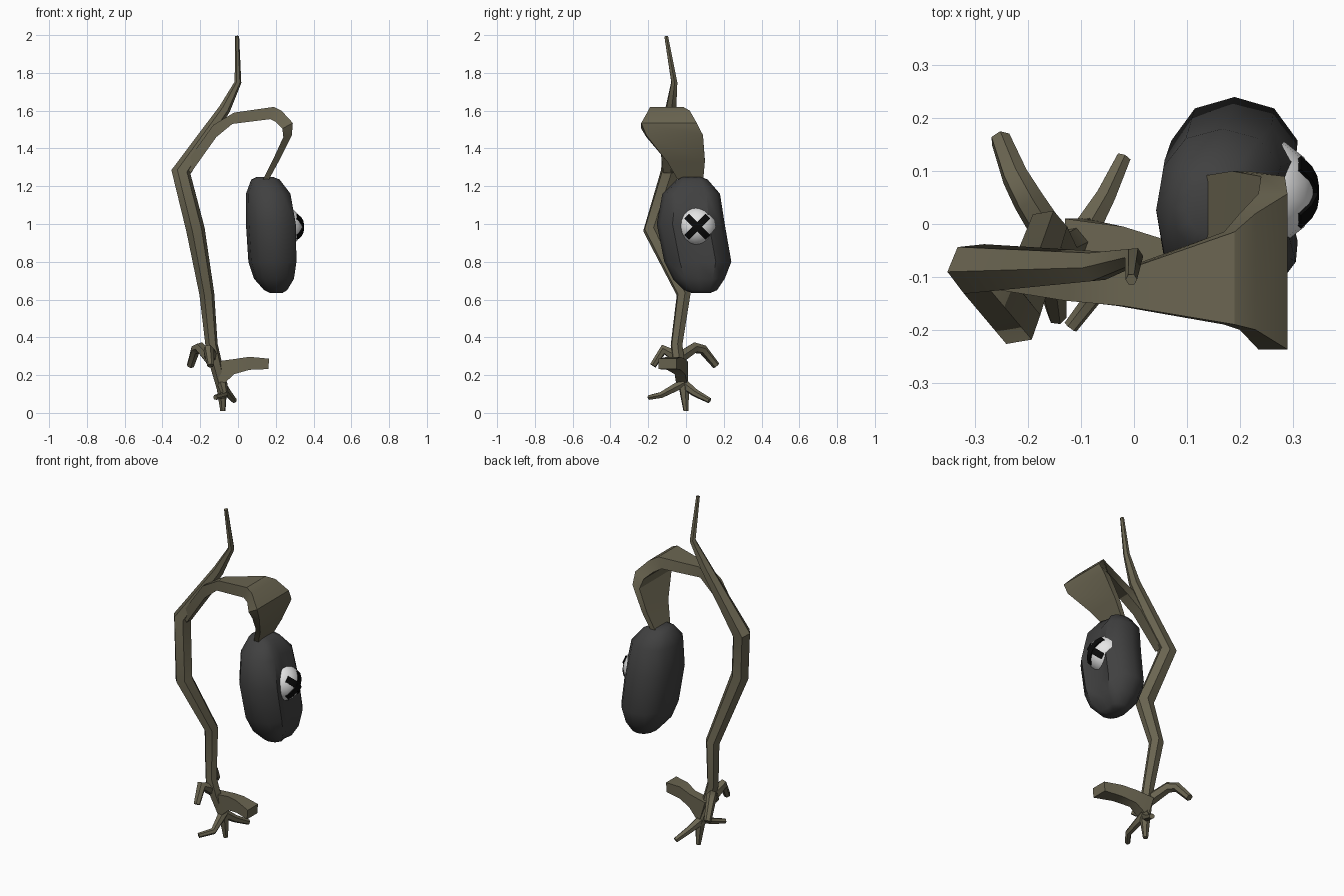
import bpy, bmesh, math
from mathutils import Vector

if "Cube" in bpy.data.objects:
    bpy.data.objects.remove(bpy.data.objects["Cube"])


def material(name, rgb):
    m = bpy.data.materials.new(name)
    m.diffuse_color = (*rgb, 1)
    m.use_nodes = True
    m.node_tree.nodes["Principled BSDF"].inputs["Base Color"].default_value = m.diffuse_color
    return m


VINE = material("olive bark", (0.145, 0.130, 0.082))
POD = material("charcoal", (0.052, 0.052, 0.052))
WHITE = material("eye white", (0.78, 0.78, 0.78))
BLACK = material("black", (0.003, 0.003, 0.003))


def finish(name, bm, mat, angle=40):
    bmesh.ops.recalc_face_normals(bm, faces=bm.faces)
    me = bpy.data.meshes.new(name)
    bm.to_mesh(me)
    bm.free()
    me.materials.append(mat)
    ob = bpy.data.objects.new(name, me)
    bpy.context.collection.objects.link(ob)
    bpy.ops.object.select_all(action='DESELECT')
    ob.select_set(True)
    bpy.context.view_layer.objects.active = ob
    bpy.ops.object.shade_smooth_by_angle(angle=math.radians(angle))
    return ob


def loft(name, rings, mat, angle=40):
    """Skin closed rings of equal point count and cap both ends."""
    bm = bmesh.new()
    vs = [[bm.verts.new(p) for p in r] for r in rings]
    n = len(vs[0])
    for a, b in zip(vs, vs[1:]):
        for i in range(n):
            j = (i + 1) % n
            bm.faces.new((a[i], a[j], b[j], b[i]))
    bm.faces.new(vs[0])
    bm.faces.new(vs[-1])
    return finish(name, bm, mat, angle)


def tube(name, pts, sides=6, mat=VINE):
    """Tapered tube along (x, y, z, radius) points."""
    P = [Vector(p[:3]) for p in pts]
    rings, u = [], Vector((1, 0.2, 0.1))
    for i, p in enumerate(P):
        t = Vector()
        if i:
            t += (p - P[i - 1]).normalized()
        if i < len(P) - 1:
            t += (P[i + 1] - p).normalized()
        t.normalize()
        u = u - t * u.dot(t)
        u.normalize()
        v = t.cross(u)
        rings.append([p + pts[i][3] * (u * math.cos(k * math.tau / sides) + v * math.sin(k * math.tau / sides))
                      for k in range(sides)])
    return loft(name, rings, mat, 50)


# main vine
tube("main_vine", [
    (-0.08, 0.0, 0.01, 0.014), (-0.085, -0.01, 0.13, 0.028), (-0.12, -0.04, 0.27, 0.034),
    (-0.14, -0.05, 0.36, 0.033), (-0.165, -0.012, 0.63, 0.04), (-0.225, -0.18, 0.97, 0.05),
    (-0.302, -0.085, 1.275, 0.052), (-0.07, -0.08, 1.61, 0.031), (0.0, -0.062, 1.75, 0.018),
    (-0.005, -0.105, 1.995, 0.011)])

# roots
tube("upper_root_back", [(-0.14, -0.05, 0.28, 0.035), (-0.2, 0.045, 0.345, 0.03), (-0.225, 0.09, 0.335, 0.026),
                         (-0.252, 0.16, 0.25, 0.02)])
tube("upper_root_front", [(-0.14, -0.04, 0.29, 0.035), (-0.155, -0.12, 0.335, 0.028), (-0.145, -0.175, 0.25, 0.018)])
tube("lower_root_back", [(-0.09, -0.01, 0.15, 0.028), (-0.055, 0.05, 0.105, 0.021), (-0.02, 0.125, 0.065, 0.015)])
tube("lower_root_front", [(-0.085, -0.01, 0.16, 0.028), (-0.07, -0.13, 0.095, 0.018), (-0.12, -0.195, 0.082, 0.014)])


def box_ring(xo, zo, xi, zi, y0, y1):
    return [(xo, y0, zo), (xo, y1, zo), (xi, y1, zi), (xi, y0, zi)]


# side root, flared at its base
loft("side_root", [box_ring(*r) for r in (
    (-0.13, 0.27, -0.09, 0.14, -0.05, 0.01), (-0.02, 0.285, -0.02, 0.205, -0.06, -0.005),
    (0.06, 0.297, 0.06, 0.228, -0.10, -0.03), (0.165, 0.287, 0.16, 0.232, -0.145, -0.05))], VINE)

# broad leaf-like stalk that curls over and carries the pod
loft("hanging_stalk", [box_ring(*r) for r in (
    (-0.285, 1.31, -0.25, 1.27, -0.12, -0.07), (-0.13, 1.525, -0.115, 1.46, -0.145, -0.08),
    (-0.02, 1.59, -0.03, 1.53, -0.155, -0.088), (0.19, 1.62, 0.17, 1.555, -0.19, -0.015),
    (0.23, 1.6, 0.2, 1.54, -0.2, 0.02), (0.29, 1.535, 0.235, 1.505, -0.237, 0.057),
    (0.285, 1.47, 0.24, 1.46, -0.21, 0.09), (0.215, 1.33, 0.185, 1.34, -0.1, 0.1),
    (0.155, 1.22, 0.125, 1.22, -0.035, 0.09))], VINE, 30)

# pod: rings of (z, centre x, radius x, y min, y max), creased along +x
SIDES = 12
rings = []
for z, cx, rx, y0, y1 in (
        (1.25, 0.145, 0.045, -0.02, 0.08), (1.235, 0.15, 0.08, -0.05, 0.115), (1.16, 0.167, 0.125, -0.125, 0.18),
        (1.0, 0.182, 0.14, -0.155, 0.205), (0.8, 0.19, 0.135, -0.115, 0.24), (0.71, 0.197, 0.112, -0.07, 0.205),
        (0.65, 0.203, 0.065, -0.01, 0.165), (0.635, 0.205, 0.035, 0.03, 0.13)):
    ring = []
    for k in range(SIDES):
        a = k * math.tau / SIDES
        c, s = math.cos(a), math.sin(a)
        x = cx + rx * math.copysign(abs(c) ** 0.85, c)
        y = (y0 + y1) / 2 + (y1 - y0) / 2 * math.copysign(abs(s) ** 0.9, s)
        if k == 0:
            x -= 0.3 * rx
        ring.append((x, y, z))
    rings.append(ring)
loft("pod_body", rings, POD, 50)

# eye
EYE, R = Vector((0.24, 0.06, 0.985)), 0.105
bm = bmesh.new()
bmesh.ops.create_uvsphere(bm, u_segments=14, v_segments=10, radius=R)
bmesh.ops.translate(bm, verts=bm.verts, vec=EYE)
finish("eye", bm, WHITE)

# crossed bars wrapped on the eye
for side, name in ((1, "eye_bar_a"), (-1, "eye_bar_b")):
    d = Vector((0, 1, side)).normalized()
    w = Vector((0, -side, 1)).normalized()
    bars = []
    for i in range(7):
        t = -0.075 + 0.025 * i
        ring = []
        for h, r in ((-1, R - 0.003), (1, R - 0.003), (1, R + 0.006), (-1, R + 0.006)):
            dirn = (d * t + w * 0.017 * h + Vector((math.sqrt(R * R - t * t - 0.0003), 0, 0))).normalized()
            ring.append(EYE + dirn * r)
        bars.append(ring)
    loft(name, bars, BLACK)
